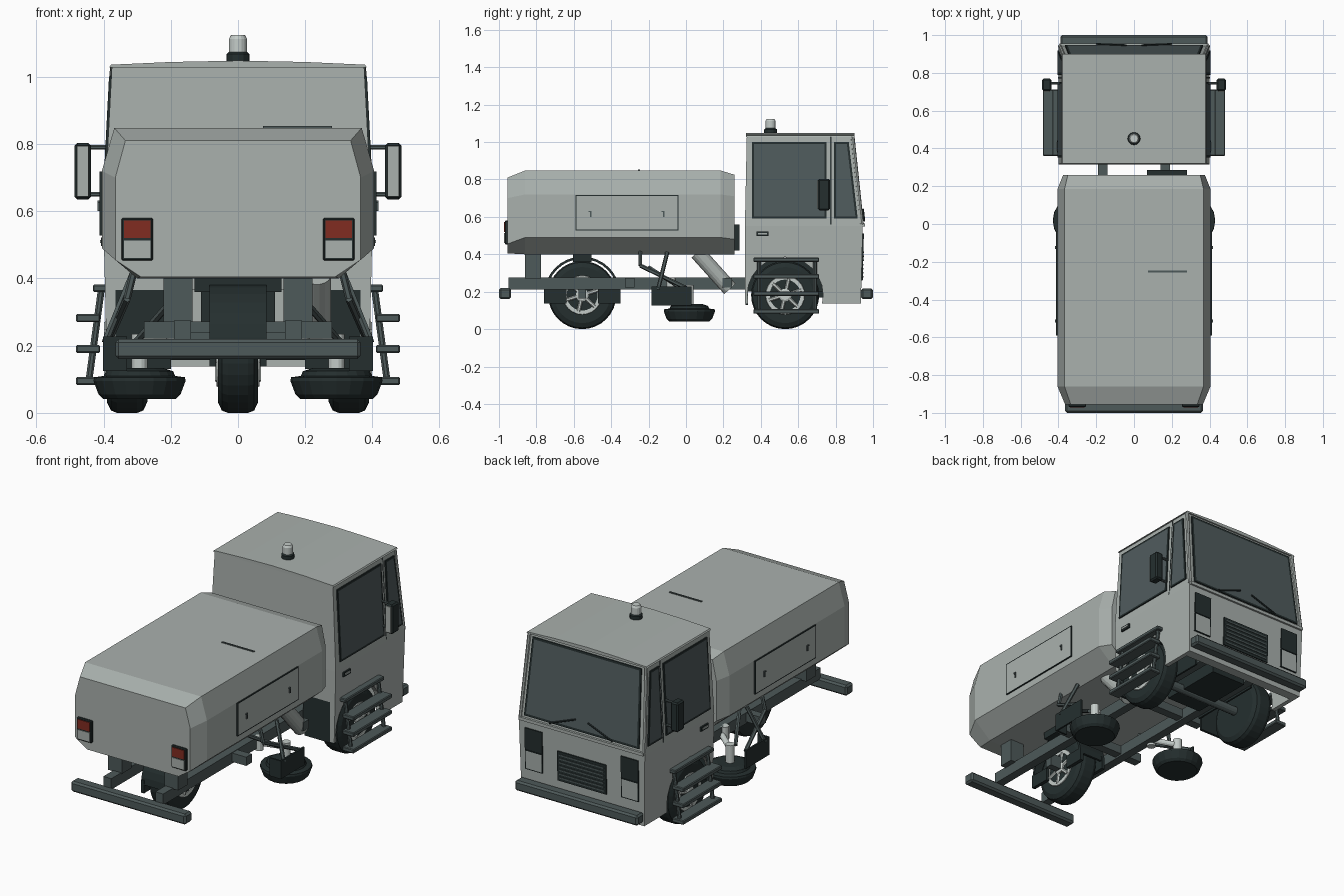
import bpy, bmesh, math
from mathutils import Vector

if "Cube" in bpy.data.objects:
    bpy.data.objects.remove(bpy.data.objects["Cube"])


def mat(name, rgb):
    m = bpy.data.materials.new(name)
    m.diffuse_color = (*rgb, 1)
    m.use_nodes = True
    m.node_tree.nodes["Principled BSDF"].inputs["Base Color"].default_value = m.diffuse_color
    return m


BODY = mat("light grey paint", (0.40, 0.44, 0.42))
STEEL = mat("dark grey steel", (0.075, 0.10, 0.10))
GLASS = mat("smoked glass", (0.08, 0.105, 0.11))
BLACK = mat("black rubber", (0.018, 0.028, 0.028))
PALE = mat("pale metal", (0.55, 0.60, 0.58))
RED = mat("red lens", (0.22, 0.025, 0.015))


def finish(name, bm, *mats):
    bmesh.ops.recalc_face_normals(bm, faces=bm.faces[:])
    me = bpy.data.meshes.new(name)
    bm.to_mesh(me)
    bm.free()
    for m in mats:
        me.materials.append(m)
    ob = bpy.data.objects.new(name, me)
    bpy.context.collection.objects.link(ob)
    return ob


def loft(name, rings, m, closed=False):
    """Skin a list of equal rings; cap the ends, or join them when closed."""
    bm = bmesh.new()
    vs = [[bm.verts.new(p) for p in r] for r in rings]
    n = len(rings[0])
    pairs = list(zip(vs, vs[1:])) + ([(vs[-1], vs[0])] if closed else [])
    for a, b in pairs:
        for i in range(n):
            bm.faces.new((a[i], a[(i + 1) % n], b[(i + 1) % n], b[i]))
    if not closed:
        bm.faces.new(vs[0])
        bm.faces.new(vs[-1])
    return finish(name, bm, m)


def box(name, x, y, z, m, bevel=0):
    ob = loft(name, [[(x[0], y[0], h), (x[1], y[0], h), (x[1], y[1], h), (x[0], y[1], h)] for h in z], m)
    if bevel:
        b = ob.modifiers.new("bevel", 'BEVEL')
        b.width, b.segments = bevel, 1
    return ob


def sbox(name, s, x, y, z, m, bevel=0):
    return box(name, sorted((s * x[0], s * x[1])), y, z, m, bevel)


def lathe(name, prof, o, m, axis='z', n=24):
    """Turn (position, radius) pairs round an axis through o."""
    rings = []
    for t, r in prof:
        ring = []
        for i in range(n):
            a = 2 * math.pi * i / n
            c, d = r * math.cos(a), r * math.sin(a)
            ring.append((o[0] + c, o[1] + d, o[2] + t) if axis == 'z' else (o[0] + t, o[1] + c, o[2] + d))
        rings.append(ring)
    return loft(name, rings, m)


def tube(name, p, q, r, m, n=12):
    p, q = Vector(p), Vector(q)
    rot = (q - p).to_track_quat('Z', 'Y')
    circ = [rot @ Vector((r * math.cos(2 * math.pi * (i + .5) / n), r * math.sin(2 * math.pi * (i + .5) / n), 0)) for i in range(n)]
    return loft(name, [[p + c for c in circ], [q + c for c in circ]], m)


def panel(name, pts, out, rim, m, inner, t=0.007):
    """Thin plate with a rim of one colour and an inset centre of another."""
    bm = bmesh.new()
    f = bm.faces.new([bm.verts.new(p) for p in pts])
    r = bmesh.ops.extrude_face_region(bm, geom=[f])
    top = [g for g in r['geom'] if isinstance(g, bmesh.types.BMFace)][0]
    bmesh.ops.translate(bm, verts=top.verts[:], vec=Vector(out) * t)
    bmesh.ops.inset_region(bm, faces=[top], thickness=rim, use_even_offset=True)
    top.material_index = 1
    return finish(name, bm, m, inner)


# hopper: chamfered eight-sided section lofted along y
def section(y, xt, zt, xs, zs, zl, xb, zb):
    half = [(xb, zb), (xs, zl), (xs, zs), (xt, zt)]
    return [(x, y, z) for x, z in half] + [(-x, y, z) for x, z in half[::-1]]


loft("hopper", [section(-.955, .335, .81, .365, .70, .455, .29, .405),
                section(-.86, .368, .848, .405, .72, .49, .30, .40),
                section(.185, .368, .848, .405, .72, .49, .30, .40),
                section(.26, .35, .825, .375, .71, .48, .29, .40)], BODY)
box("top_hatch_bar", (.075, .28), (-.256, -.247), (.845, .853), STEEL)
box("suction_flange", (.07, .28), (.255, .285), (.42, .56), BLACK)
for s in (1, -1):
    panel("side_hatch", [(s * .405, y, z) for y, z in ((-.59, .528), (-.04, .528), (-.04, .718), (-.59, .718))],
          (s, 0, 0), .005, BLACK, BODY)
    for y in (-.51, -.12):
        sbox("hatch_handle", s, (.41, .418), (y - .004, y + .004), (.60, .632), STEEL)
        sbox("hatch_handle_top", s, (.41, .418), (y - .012, y + .004), (.625, .632), STEEL)
    # tail lights
    sbox("tail_light_frame", s, (.253, .347), (-.968, -.95), (.453, .58), BLACK, .004)
    sbox("tail_light_red", s, (.261, .339), (-.972, -.96), (.52, .572), RED)
    sbox("tail_light_clear", s, (.261, .339), (-.972, -.96), (.461, .513), BODY)

# chassis
for s in (1, -1):
    sbox("chassis_rail", s, (.14, .19), (-.95, .9), (.212, .275), STEEL)
    sbox("hopper_support", s, (.135, .222), (-.86, -.775), (.27, .42), STEEL)
box("rear_bumper", (-.365, .365), (-1, -.935), (.16, .22), STEEL, .01)
box("front_bumper", (-.39, .39), (.935, 1), (.16, .218), STEEL, .01)
for y in (-.3, .22):
    box("cross_member", (-.28, .28), (y - .025, y + .025), (.222, .272), STEEL)
box("fender_mount", (-.13, .13), (-.605, -.505), (.36, .41), BLACK)
box("gearbox", (-.11, .11), (.42, .8), (.17, .37), BLACK)
tube("front_axle", (-.28, .53, .182), (.28, .53, .182), .025, STEEL)
tube("suction_tube", (.235, .06, .41), (.235, .235, .215), .042, BODY, 16)


# wheels
def wheel(name, x, y, sides, w=.06, r=.182):
    lathe(name + "_tyre", [(-w, .105), (-w, .15), (-w * .8, .175), (-w * .5, r), (w * .5, r),
                           (w * .8, .175), (w, .15), (w, .105)], (x, y, r), BLACK, 'x', 32)
    for s in sides:
        e = x + s * w
        ring = []
        for i in range(24):
            a = 2 * math.pi * i / 24
            ring.append([(e + s * d, y + q * math.cos(a), r + q * math.sin(a))
                         for d, q in ((0, .105), (.004, .103), (.004, .083), (0, .083))])
        loft(name + "_rim", ring, PALE, True)
        lathe(name + "_hub", [(-.004, .034), (.008, .034), (.012, .026)], (e, y, r), PALE, 'x', 16) if s > 0 else \
            lathe(name + "_hub", [(-.012, .026), (-.008, .034), (.004, .034)], (e, y, r), PALE, 'x', 16)
        for k in range(6):
            a = 2 * math.pi * k / 6 + .3
            tube(name + "_spoke", (e, y, r), (e, y + .09 * math.cos(a), r + .09 * math.sin(a)), .010, PALE, 6)


wheel("rear_wheel", 0, -.555, (1, -1))
for s in (1, -1):
    wheel("front_wheel", s * .33, .53, (s,))

# rear fender: half arch with side flaps
arch = [(-.555 + q * math.cos(a), .185 + q * math.sin(a))
        for q, order in ((.203, range(17)), (.19, range(16, -1, -1))) for a in [math.pi * i / 16 for i in order]]
loft("rear_fender", [[(x, y, z) for y, z in arch] for x in (-.085, .085)], BLACK)
for s in (1, -1):
    for y in ((-.76, -.64), (-.47, -.35)):
        sbox("rear_fender_flap", s, (.065, .085), y, (.138, .212), BLACK)
    sbox("rear_fork", s, (.066, .14), (-.575, -.535), (.165, .24), STEEL)

# cab: lofted upward, then cut for the wheels and the open underside
cab = loft("cab", [[(-x, a, z), (x, a, z), (x, b, z), (-x, b, z)] for z, x, a, b in
                   ((.138, .39, .315, .935), (.55, .40, .315, .945), (1.035, .375, .325, .89))], BODY)
cutters = [lathe("arch_cutter", [(-.6, .203), (.6, .203)], (0, .53, .182), BODY, 'x', 24),
           box("underside_cutter", (-.365, .365), (.2, .88), (0, .365), BODY)]
for c in cutters:
    c.hide_render = True
    mod = cab.modifiers.new("cut", 'BOOLEAN')
    mod.operation, mod.object, mod.solver = 'DIFFERENCE', c, 'EXACT'
    bpy.context.view_layer.objects.active = cab
    bpy.ops.object.modifier_apply(modifier=mod.name)
    bpy.data.objects.remove(c)
roof = [(-.383, 1.028), (-.378, 1.036), (-.2, 1.044), (0, 1.048), (.2, 1.044), (.378, 1.036), (.383, 1.028)]
loft("cab_roof", [[(x, y, z) for x, z in roof] for y in (.32, .9)], BODY)


def cx(z):  # cab side above the waist
    return .40 - .025 * (z - .55) / .485


def cy(z):  # cab front
    return .945 - .055 * (z - .55) / .485 if z > .55 else .935 + .01 * (z - .138) / .412


def front(pts):
    return [(x, cy(z), z) for x, z in pts]


panel("windscreen", front([(-.365, .578), (.365, .578), (.345, 1.015), (-.345, 1.015)]), (0, 1, .1), .012, BLACK, GLASS)
box("windscreen_ledge", (-.395, .395), (.93, .956), (.548, .566), BODY)
for s in (1, -1):
    for nm, ys in (("door_window", (.353, .752, .752, .353)), ("quarter_window", (.79, .918, .87, .79))):
        panel(nm, [(s * cx(z), y, z) for y, z in zip(ys, (.592, .592, 1.0, 1.0))], (s, 0, .05), .011, BLACK, GLASS)
    tube("door_pillar_line", (s * cx(.56), .774, .56), (s * cx(1.03), .774, 1.03), .0035, STEEL, 6)
    tube("windscreen_pillar", (s * .392, .94, .56), (s * .37, .89, 1.03), .011, BODY, 8)
    sbox("door_handle", s, (.39, .408), (.378, .442), (.497, .522), BLACK)
    sbox("door_handle_grip", s, (.40, .411), (.386, .434), (.506, .515), BODY)
    # head lights and wipers
    for nm, a, b, m in (("lamp_recess", .385, .51, BLACK), ("head_light", .272, .383, BODY)):
        panel(nm, front([(s * .25, a), (s * .36, a), (s * .36, b), (s * .25, b)]), (0, 1, 0), .005, BLACK, m)
    tube("wiper", (.2 * s, cy(.58) + .012, .58), (.04 * s, cy(.64) + .012, .64), .005, BLACK, 6)
    # mirrors
    for z in (.65, .79):
        tube("mirror_arm", (s * .375, .745, z), (s * .455, .745, z), .007, STEEL, 8)
    sbox("mirror", s, (.438, .486), (.705, .77), (.635, .803), BLACK, .008)
    sbox("mirror_glass", s, (.445, .479), (.700, .706), (.644, .794), BODY)
    # cab steps
    for z in (.095, .19, .282):
        sbox("step", s, (.41, .482), (.36, .712), (z - .012, z + .012), STEEL, .004)
    sbox("top_step", s, (.385, .432), (.36, .712), (.36, .382), STEEL, .004)
    for y in (.39, .69):
        tube("step_frame", (s * .405, y, .38), (s * .445, y, .085), .011, STEEL, 8)
    # dark wheel housing behind and over the wheel
    sbox("mud_flap", s, (.2, .388), (.318, .332), (.13, .38), BLACK)
    sbox("wheel_housing", s, (.19, .2), (.318, .76), (.2, .38), BLACK)
    sbox("housing_top", s, (.19, .36), (.318, .88), (.36, .368), BLACK)

# grille with slats
panel("grille", front([(-.155, .26), (.155, .26), (.155, .43), (-.155, .43)]), (0, 1, 0), .006, BLACK, BLACK)
for i in range(7):
    z = .279 + i * .022
    box("grille_slat", (-.142, .142), (.94, cy(z) + .01), (z - .004, z + .004), STEEL)

# beacon
lathe("beacon_base", [(1.04, .034), (1.068, .034), (1.075, .026)], (0, .452, 0), BLACK, n=12)
lathe("beacon_lamp", [(1.074, .027), (1.112, .027), (1.124, .021)], (0, .452, 0), PALE, n=16)

# side brooms with arms and guards
for s in (1, -1):
    c = (s * .293, .018, 0)
    lathe("side_broom", [(.042, .108), (.055, .122), (.095, .137), (.106, .135), (.11, .106), (.124, .1), (.134, .07)],
          c, BLACK, n=20)
    lathe("broom_motor", [(.13, .024), (.235, .024)], c, PALE, n=14)
    tube("broom_arm", (s * .16, -.08, .235), (s * .293, .018, .205), .016, PALE)
    tube("arm_pivot", (s * .19, -.08, .2), (s * .19, -.08, .275), .024, PALE)
    sbox("broom_guard", s, (.392, .402), (-.185, .03), (.125, .228), BLACK)
    sbox("broom_guard_rear", s, (.33, .402), (-.185, -.175), (.125, .228), BLACK)
    tube("guard_hanger", (s * .31, -.245, .42), (s * .33, -.245, .34), .011, STEEL, 6)
    tube("guard_link", (s * .33, -.245, .34), (s * .385, .01, .215), .011, STEEL, 6)
    tube("guard_strut", (s * .315, -.1, .41), (s * .396, -.15, .21), .011, STEEL, 6)
    tube("lift_strut", (s * .2, -.2, .33), (s * .3, -.02, .215), .011, STEEL, 6)
